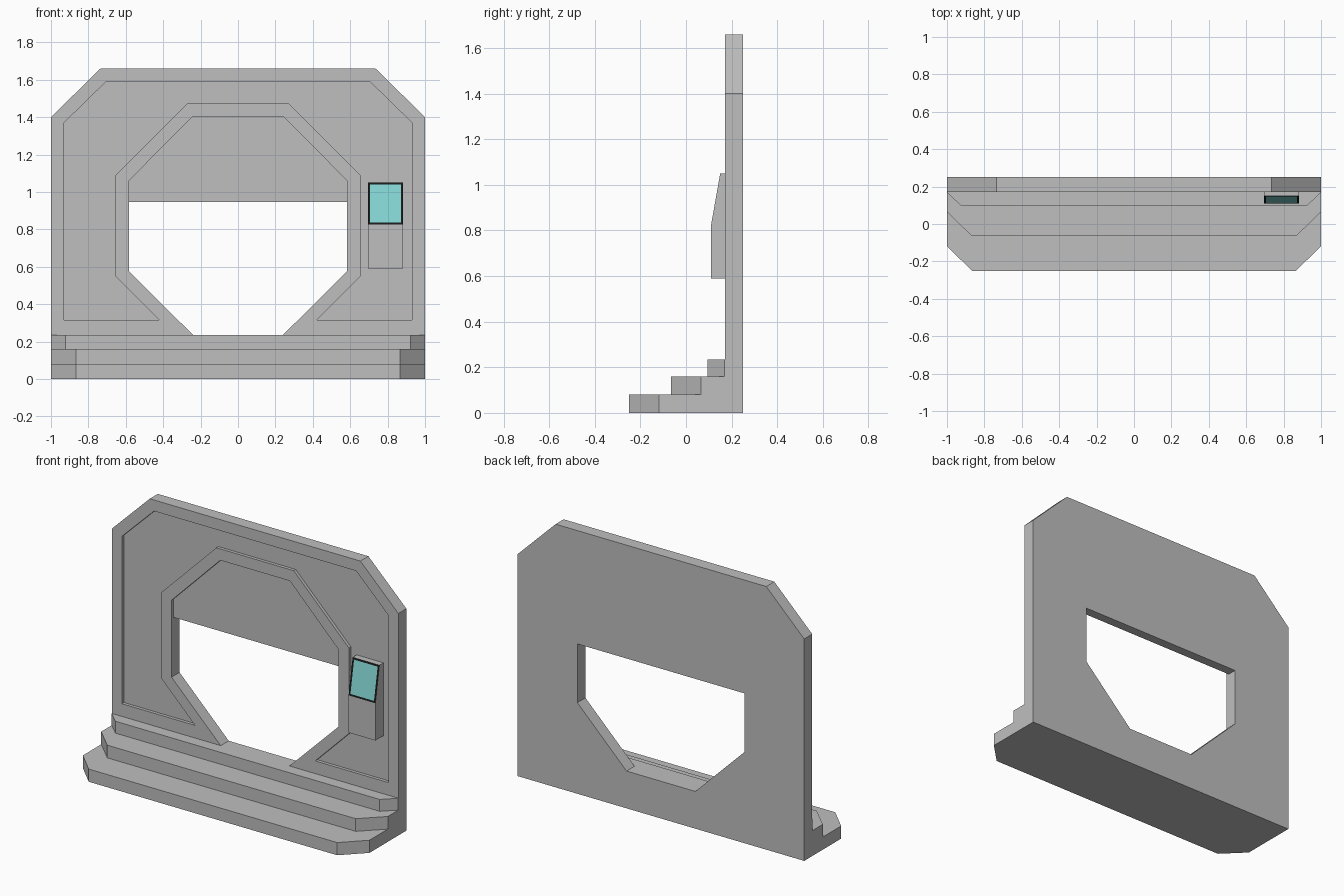
import bpy
import bmesh
from mathutils import Vector

cube = bpy.data.objects.get("Cube")
if cube:
    bpy.data.objects.remove(cube, do_unlink=True)

WALL_FRONT, WALL_BACK, RECESS = 0.17, 0.25, 0.19


def material(name, rgb):
    mat = bpy.data.materials.new(name)
    mat.use_nodes = True
    mat.diffuse_color = (*rgb, 1)
    mat.node_tree.nodes["Principled BSDF"].inputs["Base Color"].default_value = (*rgb, 1)
    return mat


stone = material("grey_stone", (0.52, 0.52, 0.52))
black = material("black_trim", (0.01, 0.012, 0.012))
teal = material("teal_screen", (0.23, 0.68, 0.67))


def prism(name, points, offset):
    """Extrude a flat polygon of 3D points along an offset."""
    bm = bmesh.new()
    face = bm.faces.new([bm.verts.new(p) for p in points])
    ext = bmesh.ops.extrude_face_region(bm, geom=[face])["geom"]
    bmesh.ops.translate(bm, vec=Vector(offset),
                        verts=[e for e in ext if isinstance(e, bmesh.types.BMVert)])
    bmesh.ops.recalc_face_normals(bm, faces=bm.faces)
    mesh = bpy.data.meshes.new(name)
    bm.to_mesh(mesh)
    bm.free()
    mesh.materials.append(stone)
    obj = bpy.data.objects.new(name, mesh)
    bpy.context.collection.objects.link(obj)
    return obj


def upright(name, half, y0, y1):
    """Mirrored front-facing outline, extruded from y0 to y1."""
    outline = half + [(-x, z) for x, z in reversed(half)]
    return prism(name, [(x, y0, z) for x, z in outline], (0, y1 - y0, 0))


def cut(target, cutter):
    mod = target.modifiers.new("cut", 'BOOLEAN')
    mod.operation = 'DIFFERENCE'
    mod.solver = 'EXACT'
    mod.object = cutter
    bpy.context.view_layer.objects.active = target
    bpy.ops.object.modifier_apply(modifier=mod.name)
    bpy.data.objects.remove(cutter, do_unlink=True)


# Wall with clipped top corners
wall = upright("wall", [(1, 0), (1, 1.4), (0.735, 1.66)], WALL_FRONT, WALL_BACK)

# Shallow panel wrapping around the raised doorway frame
panel = [(0.42, 0.315), (0.93, 0.315), (0.93, 1.37), (0.705, 1.59)]
frame = [(0.27, 1.475), (0.655, 1.09), (0.655, 0.55), (0.42, 0.315)]
ring = panel + [(-x, z) for x, z in reversed(panel)]
ring += [(-x, z) for x, z in reversed(frame)] + frame[:-1]
cut(wall, prism("panel_cutter", [(x, 0.1, z) for x, z in ring], (0, RECESS - 0.1, 0)))

# Doorway: shallow octagon, open right through below the half-raised door
sill = [(0.24, 0.235), (0.583, 0.575)]
cut(wall, upright("arch_cutter", sill + [(0.583, 1.06), (0.243, 1.403)], 0.1, RECESS))
cut(wall, upright("opening_cutter", sill + [(0.583, 0.945)], 0.1, 0.4))

# Three steps with clipped front corners
for name, z, top, front, corner, side in (
        ("bottom_step", 0, 0.08, -0.25, 0.867, -0.118),
        ("middle_step", 0.08, 0.16, -0.065, 0.867, 0.065),
        ("top_step", 0.16, 0.235, 0.095, 0.922, 0.169)):
    half = [(corner, front), (1, side), (1, WALL_FRONT)]
    outline = half + [(-x, y) for x, y in reversed(half)]
    prism(name, [(x, y, z) for x, y in outline], (0, 0, top - z))

# Control console with a sloping framed screen
profile = [(RECESS, 0.59), (0.11, 0.59), (0.11, 0.825), (0.15, 1.05), (RECESS, 1.05)]
console = prism("control_console", [(0.695, y, z) for y, z in profile], (0.187, 0, 0))
console.data.materials.append(black)
console.data.materials.append(teal)
bm = bmesh.new()
bm.from_mesh(console.data)
slope = next(f for f in bm.faces if f.normal.y < -0.5 and f.normal.z > 0.1)
border = bmesh.ops.inset_individual(bm, faces=[slope], thickness=0.016)["faces"]
for f in border:
    f.material_index = 1
slope.material_index = 2
bm.to_mesh(console.data)
bm.free()
